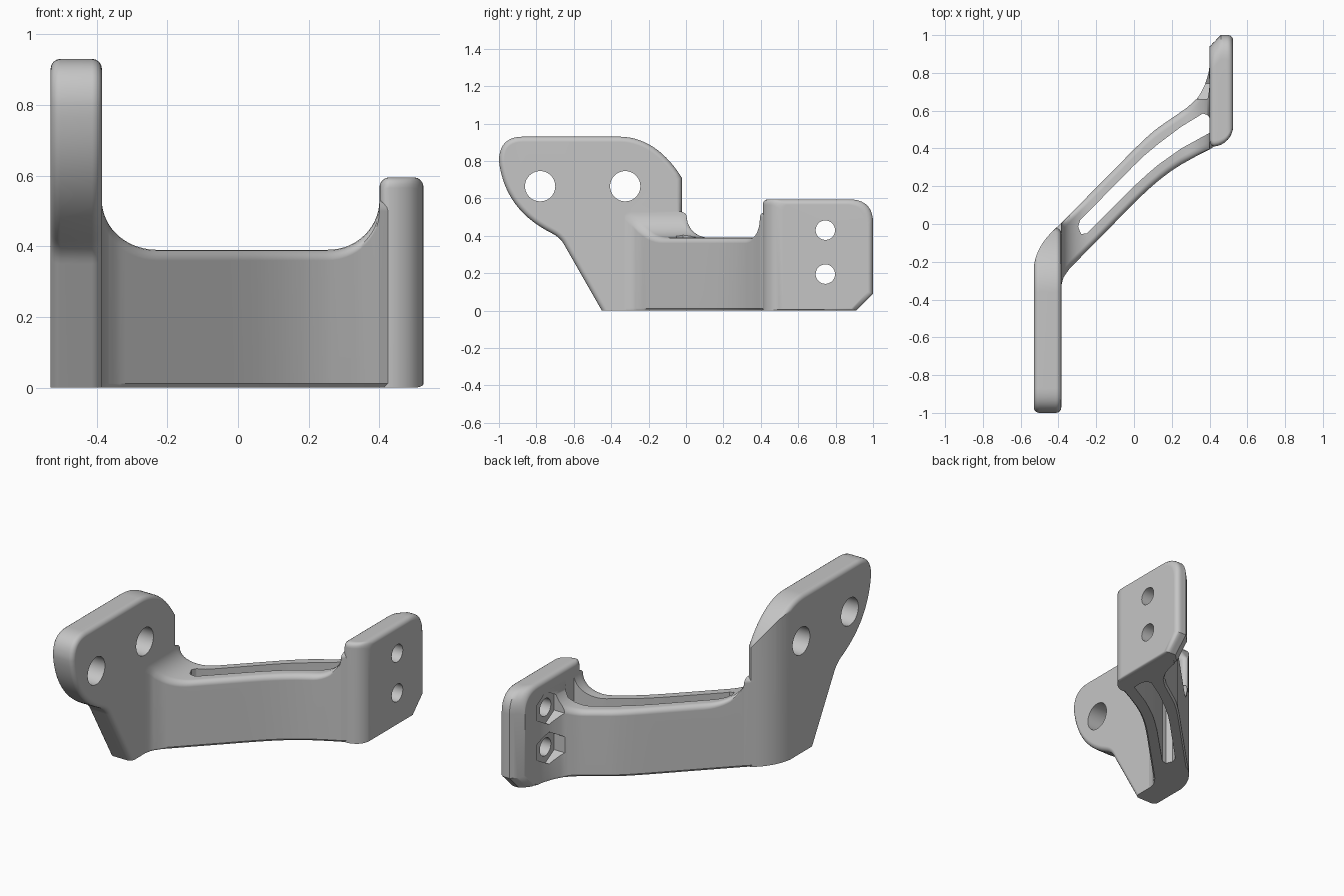
import bpy, bmesh, math
from mathutils import Vector

old = bpy.data.objects.get("Cube")
if old:
    bpy.data.objects.remove(old, do_unlink=True)

grey = bpy.data.materials.new("plain grey")
grey.use_nodes = True
grey.diffuse_color = (0.56, 0.56, 0.56, 1)
grey.node_tree.nodes["Principled BSDF"].inputs["Base Color"].default_value = (0.56, 0.56, 0.56, 1)


def finish(bm, name):
    bmesh.ops.recalc_face_normals(bm, faces=bm.faces[:])
    mesh = bpy.data.meshes.new(name)
    bm.to_mesh(mesh)
    bm.free()
    mesh.materials.append(grey)
    ob = bpy.data.objects.new(name, mesh)
    bpy.context.collection.objects.link(ob)
    return ob


def prism(name, pts, axis, lo, hi, rim=0):
    """Extrude a profile along x or z, optionally rounding the rims above the base."""
    bm = bmesh.new()
    rings = []
    for d in (lo, hi):
        place = (lambda p: (d, p[0], p[1])) if axis == "x" else (lambda p: (p[0], p[1], d))
        rings.append([bm.verts.new(place(p)) for p in pts])
    caps = [bm.faces.new(r) for r in rings]
    n = len(pts)
    for i in range(n):
        j = (i + 1) % n
        bm.faces.new((rings[0][i], rings[0][j], rings[1][j], rings[1][i]))
    bmesh.ops.recalc_face_normals(bm, faces=bm.faces[:])
    if rim:
        edges = [e for f in caps for e in f.edges if max(v.co.z for v in e.verts) > 0.01]
        bmesh.ops.bevel(bm, geom=edges, offset=rim, segments=4, profile=0.5,
                        affect="EDGES", clamp_overlap=False)
    return finish(bm, name)


def loft(name, stations, section):
    """Skin the y-z outlines that section(x) gives at each x."""
    bm = bmesh.new()
    rings = [[bm.verts.new((x, y, z)) for y, z in section(x)] for x in stations]
    for r, s in zip(rings, rings[1:]):
        for i in range(len(r)):
            j = (i + 1) % len(r)
            bm.faces.new((r[i], r[j], s[j], s[i]))
    bm.faces.new(rings[0])
    bm.faces.new(rings[-1])
    return finish(bm, name)


def curve(a, b, c, n=10):
    """Points on a quadratic curve from a to c, pulled towards b."""
    a, b, c = Vector(a), Vector(b), Vector(c)
    return [tuple(a * (1 - t) ** 2 + b * 2 * t * (1 - t) + c * t * t)
            for t in (i / n for i in range(n + 1))]


def circle(y, z, r, n, turn=0):
    return [(y + r * math.cos(turn + math.tau * i / n), z + r * math.sin(turn + math.tau * i / n))
            for i in range(n)]


def combine(ob, other, operation):
    mod = ob.modifiers.new("combine", "BOOLEAN")
    mod.operation, mod.object, mod.solver = operation, other, "EXACT"
    bpy.context.view_layer.objects.active = ob
    bpy.ops.object.modifier_apply(modifier=mod.name)
    bpy.data.objects.remove(other, do_unlink=True)


def along(line, x):
    for (x0, y0), (x1, y1) in zip(line, line[1:]):
        if x <= x1:
            return y0 + (y1 - y0) * (x - x0) / (x1 - x0)
    return line[-1][1]


def round_off(u, r):
    """Inset of a rounded edge of radius r at distance u from its side."""
    return r - math.sqrt(r * r - max(0, r - u) ** 2)


# Tall mounting plate
outline = [(-0.45, 0), (-0.02, 0)]
outline += curve((-0.022, 0.71), (-0.16, 0.93), (-0.36, 0.93), 14)
outline += curve((-0.87, 0.93), (-1, 0.93), (-1, 0.8))
outline += curve((-1, 0.8), (-0.97, 0.54), (-0.72, 0.415), 14)[1:]
outline += curve((-0.72, 0.415), (-0.67, 0.39), (-0.65, 0.35), 5)[1:]
plate = prism("bracket", outline, "x", -0.53, -0.385, 0.028)
plan = [(-0.54, -1.01), (-0.38, -1.01), (-0.38, 0.01)]
plan += curve((-0.41, -0.02), (-0.53, -0.12), (-0.533, -0.26), 12) + [(-0.54, -0.3)]
combine(plate, prism("plate_plan", plan, "z", -0.1, 1.1), "INTERSECT")

# Short end block: rounded rims, rounded front corner, chamfered back corner
quarter = [math.pi / 2 * i / 4 for i in range(5)]
rim = [0.028 * (1 - math.cos(a)) for a in quarter]


def block_section(x):
    inset = round_off(min(x - 0.4, 0.525 - x), 0.028)
    front = 0.41 + max(inset, round_off(0.525 - x, 0.11))
    back = 1 - max(inset, 0.46 - x)
    top, base = 0.595 - inset, 0.4 * inset
    pts = [(front, base), (back - 0.09, base), (back, base + 0.09)]
    pts += curve((back, top - 0.125), (back, top), (back - 0.13, top))
    return pts + curve((front + 0.03, top), (front, top), (front, top - 0.03), 5)


stations = [0.4 + d for d in rim] + [0.445, 0.46, 0.475, 0.487] + [0.525 - d for d in reversed(rim)]
block = loft("end_block", stations, block_section)

# Curved arm whose height follows the scooped top
front_edge = [(-0.45, -0.36), (-0.385, -0.33), (-0.375, -0.285), (-0.34, -0.235), (0, 0.11),
              (0.07, 0.178), (0.13, 0.23), (0.19, 0.276), (0.25, 0.315), (0.34, 0.365),
              (0.4, 0.395), (0.43, 0.415)]
back_edge = [(-0.45, -0.062), (-0.433, -0.041), (-0.41, -0.018), (-0.385, 0.005), (0, 0.395),
             (0.06, 0.453), (0.12, 0.505), (0.2, 0.56), (0.28, 0.615), (0.34, 0.67),
             (0.375, 0.735), (0.395, 0.8), (0.4, 0.84), (0.43, 0.87)]


def scoop(x):
    u = max(0, min(1, (x + 0.385) / 0.155, (0.4 - x) / 0.145))
    return 0.39 + 0.14 * (1 - math.sqrt(1 - (1 - u) ** 2))


def arm_section(x):
    front, back, top = along(front_edge, x), along(back_edge, x), scoop(x)
    half = [(0.012, 0), (0, 0.012)]
    half += [(0.04 * (1 - math.cos(a)), top - 0.03 * (1 - math.sin(a))) for a in quarter]
    return [(front + d, z) for d, z in half] + [(back - d, z) for d, z in reversed(half)]


stations = [-0.45, -0.433, -0.41]
stations += [0.0075 - 0.3925 * math.cos(math.pi * i / 48) for i in range(49)] + [0.43]
arm = loft("arm", stations, arm_section)

# Long slot through the arm
slot = [(-0.25, -0.05), (0, 0.2), (0.07, 0.264), (0.13, 0.315), (0.25, 0.4), (0.405, 0.485),
        (0.405, 0.55), (0.392, 0.575), (0.365, 0.585), (0.25, 0.515), (0.13, 0.425),
        (0.06, 0.367), (0, 0.31), (-0.285, 0.02), (-0.296, -0.015), (-0.28, -0.053)]
combine(arm, prism("slot_cutter", slot, "z", -0.1, 1), "DIFFERENCE")

# Join the three parts
combine(plate, arm, "UNION")
combine(plate, block, "UNION")

# Bolt holes, and hexagonal nut pockets behind the small ones
for y in (-0.78, -0.325):
    combine(plate, prism("hole_cutter", circle(y, 0.665, 0.081, 40), "x", -0.7, -0.2), "DIFFERENCE")
for z in (0.43, 0.195):
    combine(plate, prism("pocket_cutter", circle(0.745, z, 0.095, 6, math.pi / 6), "x", 0.2, 0.403), "DIFFERENCE")
    combine(plate, prism("hole_cutter", circle(0.745, z, 0.052, 32), "x", 0.2, 0.7), "DIFFERENCE")

# Smooth shading with crisp edges
bpy.ops.object.select_all(action="DESELECT")
plate.select_set(True)
bpy.context.view_layer.objects.active = plate
bpy.ops.object.shade_smooth_by_angle(angle=math.radians(35))
weighted = plate.modifiers.new("weighted normals", "WEIGHTED_NORMAL")
weighted.keep_sharp = True
